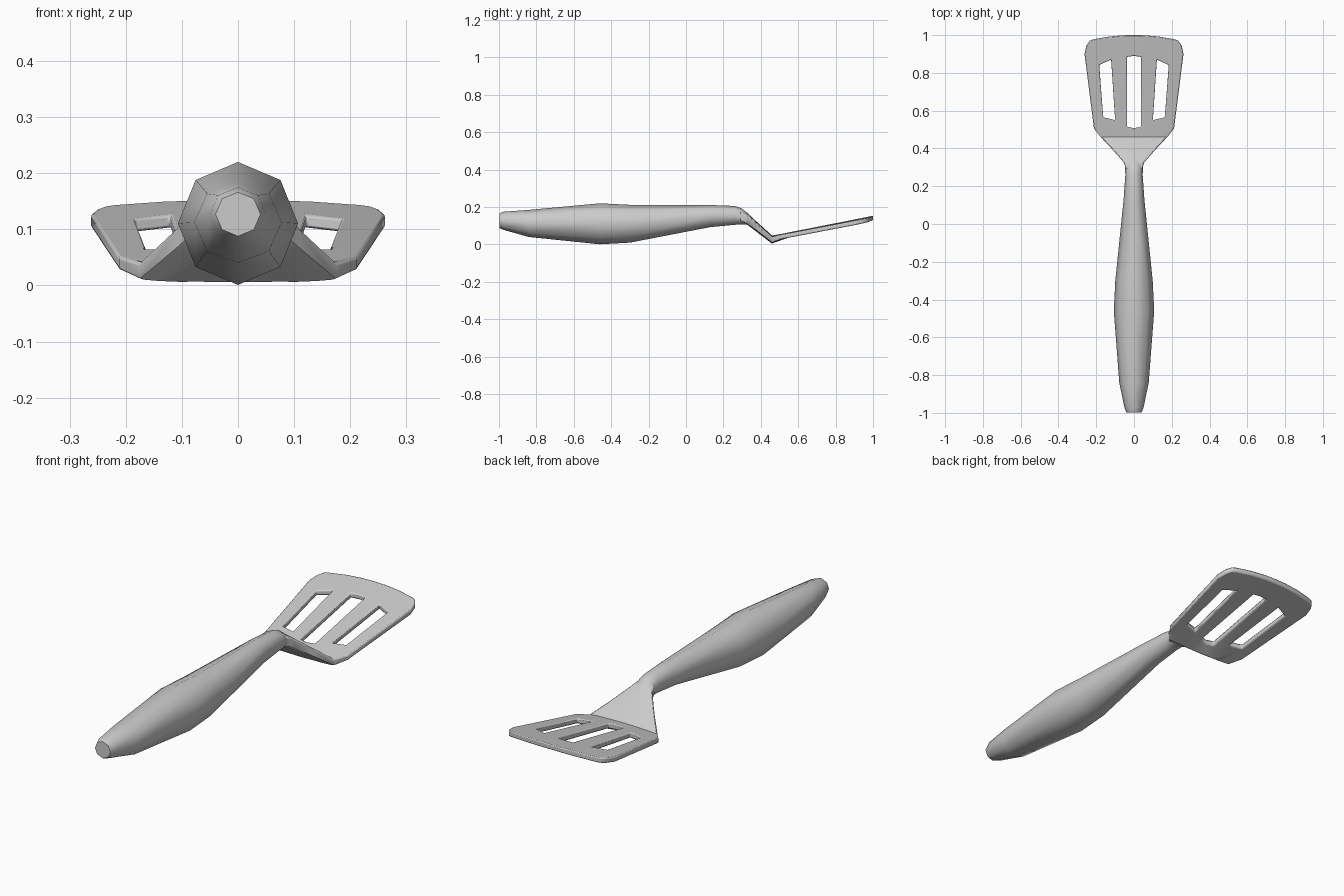
import bpy, bmesh, math

if "Cube" in bpy.data.objects:
    bpy.data.objects.remove(bpy.data.objects["Cube"])


def finish(bm, name, angle):
    bmesh.ops.recalc_face_normals(bm, faces=bm.faces)
    me = bpy.data.meshes.new(name)
    bm.to_mesh(me)
    bm.free()
    ob = bpy.data.objects.new(name, me)
    bpy.context.collection.objects.link(ob)
    bpy.ops.object.select_all(action='DESELECT')
    ob.select_set(True)
    bpy.context.view_layer.objects.active = ob
    bpy.ops.object.shade_smooth_by_angle(angle=math.radians(angle))
    return ob


# Handle: eight-sided loft, each ring is (y, half width, bottom z, top z)
rings = [(-0.997, 0.040, 0.088, 0.166), (-0.975, 0.050, 0.078, 0.175),
         (-0.84, 0.078, 0.040, 0.185), (-0.46, 0.107, 0.001, 0.220),
         (-0.30, 0.099, 0.010, 0.212), (0.13, 0.055, 0.093, 0.211),
         (0.26, 0.046, 0.105, 0.206), (0.295, 0.047, 0.108, 0.194),
         (0.325, 0.050, 0.106, 0.172), (0.38, 0.050, 0.075, 0.120)]
bm = bmesh.new()
loops = []
for y, w, lo, hi in rings:
    mid, h = (lo + hi) / 2, (hi - lo) / 2
    loops.append([bm.verts.new((w * math.cos(a), y, mid + h * math.sin(a)))
                  for a in (k * math.pi / 4 for k in range(8))])
for a, b in zip(loops, loops[1:]):
    for k in range(8):
        bm.faces.new((a[k], a[(k + 1) % 8], b[(k + 1) % 8], b[k]))
bm.faces.new(loops[0])
bm.faces.new(loops[-1])
finish(bm, "handle", 48)


# Blade with neck: each row is (x values, y values) from centre to the edge
def blade_z(x, y):
    return 0.043 + 0.197 * (y - 0.5) - 0.10 * x * x


xs = lambda w: [w * t for t in (0, 0.2, 0.5, 0.8, 1)]
rows = [(xs(0.042), [0.29] * 5), (xs(0.054), [0.325] * 5),
        (xs(0.110), [0.39] * 5), (xs(0.176), [0.46] * 5),
        ([0, 0.037, 0.100, 0.163, 0.212], [0.507, 0.515, 0.55, 0.565, 0.505]),
        ([0, 0.037, 0.121, 0.184, 0.262], [0.89, 0.885, 0.87, 0.842, 0.90]),
        ([0, 0.040, 0.125, 0.205, 0.252], [0.96, 0.96, 0.955, 0.94, 0.945]),
        ([0, 0.060, 0.135, 0.218, 0.235], [1.0, 0.999, 0.992, 0.977, 0.970])]
neck = [(0.12, 0.182), (0.107, 0.168), (0.058, 0.111), (0.004, 0.048)]  # bottom, top

bm = bmesh.new()
v = {}
for i, (px, py) in enumerate(rows):
    for j in range(-4, 5):
        x, y = px[abs(j)] * (1 if j >= 0 else -1), py[abs(j)]
        if i < len(neck):
            lo, hi = neck[i]
            pinch = (hi - lo) * 0.16 * (abs(j) / 4) ** 2
            lo, hi = lo + pinch, hi - pinch
        else:
            lo, hi = blade_z(x, y) - 0.012, blade_z(x, y) + 0.012
        v[i, j, 0], v[i, j, 1] = bm.verts.new((x, y, lo)), bm.verts.new((x, y, hi))

# Three slots are left open in the row of long cells
cells = {(i, j) for i in range(len(rows) - 1) for j in range(-4, 4)
         if not (i == 4 and j in (-3, -1, 0, 2))}
for i, j in cells:
    for s in (0, 1):
        bm.faces.new([v[i, j, s], v[i, j + 1, s], v[i + 1, j + 1, s], v[i + 1, j, s]])
    for di, dj, a, b in ((-1, 0, (0, 0), (0, 1)), (1, 0, (1, 0), (1, 1)),
                         (0, -1, (0, 0), (1, 0)), (0, 1, (0, 1), (1, 1))):
        if (i + di, j + dj) not in cells:
            p, q = (i + a[0], j + a[1]), (i + b[0], j + b[1])
            bm.faces.new([v[(*p, 0)], v[(*q, 0)], v[(*q, 1)], v[(*p, 1)]])
loose = [w for w in bm.verts if not w.link_faces]
bmesh.ops.delete(bm, geom=loose, context='VERTS')
blade = finish(bm, "slotted_blade", 40)

# Softened rim
bev = blade.modifiers.new("rim", 'BEVEL')
bev.width = 0.005
bev.segments = 2
bev.limit_method = 'ANGLE'
bev.angle_limit = math.radians(60)
